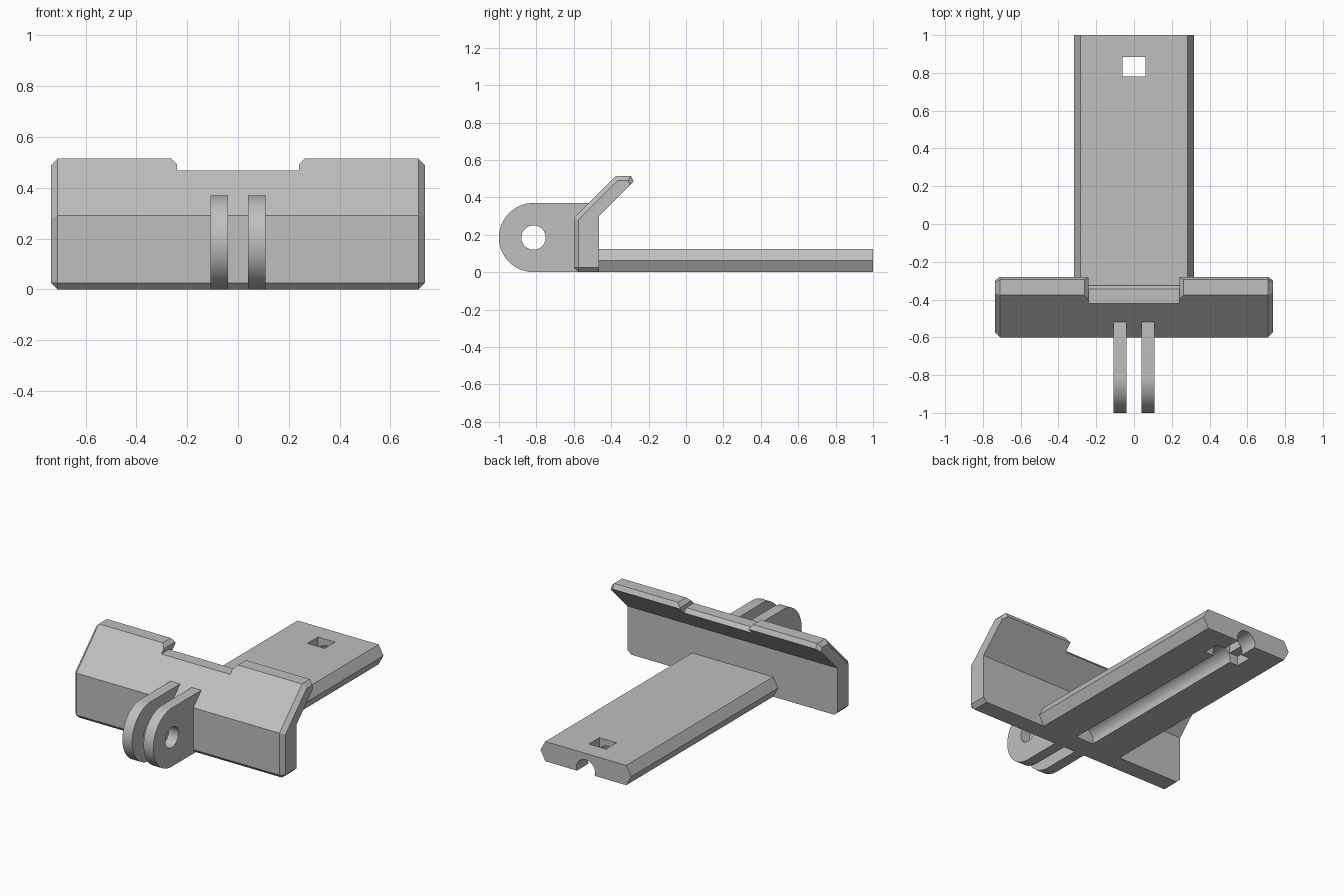
import bpy
import bmesh
from math import sin, cos, pi

cube = bpy.data.objects.get("Cube")
if cube:
    bpy.data.objects.remove(cube, do_unlink=True)

GREY = (0.52, 0.52, 0.52, 1)
grey = bpy.data.materials.new("plain grey")
grey.use_nodes = True
grey.diffuse_color = GREY
grey.node_tree.nodes["Principled BSDF"].inputs["Base Color"].default_value = GREY


def prism(name, points, axis, lo, hi, adjust=None):
    """Extrude a 2D profile along x (points are y,z) or along y (points are x,z)."""
    place = {"x": lambda a, b, d: (d, a, b), "y": lambda a, b, d: (a, d, b)}[axis]
    bm = bmesh.new()
    ends = [[bm.verts.new(place(a, b, d)) for a, b in points] for d in (lo, hi)]
    bm.faces.new(ends[0])
    bm.faces.new(ends[1][::-1])
    n = len(points)
    for i in range(n):
        j = (i + 1) % n
        bm.faces.new((ends[0][i], ends[0][j], ends[1][j], ends[1][i]))
    if adjust:
        adjust(bm, ends)
    bmesh.ops.recalc_face_normals(bm, faces=bm.faces)
    mesh = bpy.data.meshes.new(name)
    bm.to_mesh(mesh)
    bm.free()
    mesh.materials.append(grey)
    obj = bpy.data.objects.new(name, mesh)
    bpy.context.collection.objects.link(obj)
    return obj


def arc(cx, cz, r, start, end, steps):
    angles = [start + (end - start) * i / steps for i in range(steps + 1)]
    return [(cx + r * cos(a), cz + r * sin(a)) for a in angles]


def box(a0, a1, b0, b1):
    return [(a0, b0), (a1, b0), (a1, b1), (a0, b1)]


def cut(obj, cutter):
    cutter.hide_render = True
    mod = obj.modifiers.new("cut", "BOOLEAN")
    mod.operation = "DIFFERENCE"
    mod.solver = "EXACT"
    mod.object = cutter
    bpy.context.view_layer.objects.active = obj
    bpy.ops.object.modifier_apply(modifier=mod.name)
    bpy.data.objects.remove(cutter, do_unlink=True)


# Bent front plate with chamfered ends and front bottom edge
KNEE = 5
plate_profile = [(-0.6, 0), (-0.6, 0.29), (-0.375, 0.515), (-0.295, 0.515),
                 (-0.28, 0.485), (-0.465, 0.3), (-0.465, 0)]


def chamfer_plate(bm, ends):
    edges = [e for e in bm.edges for end in ends
             if all(v in end for v in e.verts) and end[KNEE] not in e.verts]
    edges.append(bm.edges.get((ends[0][0], ends[1][0])))
    bmesh.ops.bevel(bm, geom=edges, offset=0.025, segments=1, affect="EDGES")


plate = prism("front_plate", plate_profile, "x", -0.735, 0.735, chamfer_plate)

# Wide notch in the top edge, then its flared corners
notch = [(-0.55, 0.468), (-0.345, 0.468), (-0.325, 0.443), (-0.2, 0.443),
         (-0.2, 0.6), (-0.55, 0.6)]
cut(plate, prism("notch_cutter", notch, "x", -0.24, 0.24))
flare = [(-0.23, 0.48), (0.23, 0.48), (0.24, 0.492), (0.283, 0.535),
         (-0.283, 0.535), (-0.24, 0.492)]
cut(plate, prism("flare_cutter", flare, "y", -0.6, -0.1))

# Sliding rail with bevelled sides
rail_profile = [(-0.283, 0), (0.283, 0), (0.317, 0.063), (0.283, 0.125),
                (-0.283, 0.125), (-0.317, 0.063)]
rail = prism("rail", rail_profile, "y", -0.465, 1.0)

# Round channel underneath, cross pocket and square through hole
cut(rail, prism("channel_cutter", arc(0, 0.02, 0.065, 0, 2 * pi, 32)[:-1], "y", -0.44, 1.1))
cut(rail, prism("pocket_cutter", box(-0.12, 0.12, -0.1, 0.06), "y", 0.78, 0.885))
cut(rail, prism("hole_cutter", box(-0.06, 0.06, -0.1, 0.2), "y", 0.78, 0.885))

# Pair of rounded hinge ears with a pin hole
EAR_Y, EAR_Z = -0.815, 0.185
ear_profile = arc(EAR_Y, EAR_Z, 0.185, pi / 2, 3 * pi / 2, 32)
ear_profile += [(-0.575, 0), (-0.6, 0.025), (-0.6, 0.29), (-0.52, 0.37)]
ears = []
for name, x in (("right_ear", -0.074), ("left_ear", 0.074)):
    ear = prism(name, ear_profile, "x", x - 0.034, x + 0.034)
    pin = arc(EAR_Y, EAR_Z, 0.065, 0, 2 * pi, 40)[:-1]
    cut(ear, prism("pin_cutter", pin, "x", x - 0.1, x + 0.1))
    ears.append(ear)

# Smooth only the round surfaces
bpy.ops.object.select_all(action="DESELECT")
for obj in ears + [rail]:
    obj.select_set(True)
bpy.context.view_layer.objects.active = rail
bpy.ops.object.shade_smooth_by_angle(angle=pi / 9)
